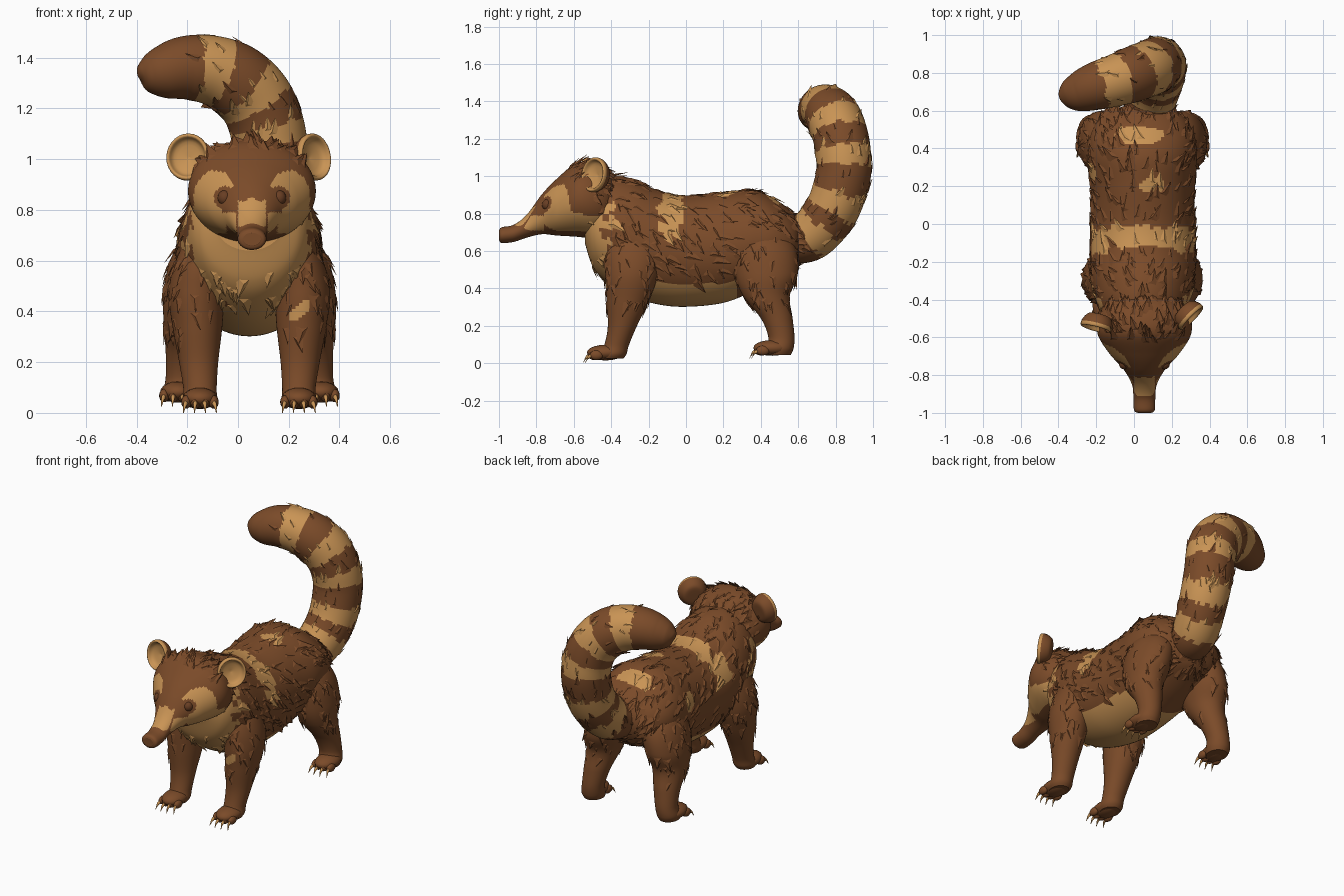
import bpy, bmesh, math, random
from mathutils import Vector, noise

random.seed(4)
MID = 0.045     # centreline of torso and legs
FACE = 0.055    # centreline of the head
if "Cube" in bpy.data.objects:
    bpy.data.objects.remove(bpy.data.objects["Cube"])


def material(name, rgb):
    m = bpy.data.materials.new(name)
    m.use_nodes = True
    m.diffuse_color = (*rgb, 1)
    m.node_tree.nodes["Principled BSDF"].inputs["Base Color"].default_value = (*rgb, 1)
    return m


MATS = [material("brown fur", (0.198, 0.07, 0.022)),
        material("tan fur", (0.585, 0.295, 0.09)),
        material("dark brown", (0.14, 0.048, 0.017))]
BROWN, TAN, DARK = range(3)
X, Y, Z = Vector((1, 0, 0)), Vector((0, 1, 0)), Vector((0, 0, 1))


def finish(name, bm):
    mesh = bpy.data.meshes.new(name)
    bm.to_mesh(mesh)
    bm.free()
    for m in MATS:
        mesh.materials.append(m)
    obj = bpy.data.objects.new(name, mesh)
    bpy.context.collection.objects.link(obj)
    return obj


def spline(keys, t):
    """Smooth curve through tuples of numbers."""
    i = min(int(t), len(keys) - 2)
    f = t - i
    a, b, c, d = (keys[max(0, min(k, len(keys) - 1))] for k in range(i - 1, i + 3))
    return [q + f * ((r - p) + f * ((2 * p - 5 * q + 4 * r - s) + f * (3 * (q - r) + s - p))) / 2
            for p, q, r, s in zip(a, b, c, d)]


def loft(name, keys, axis=None, sides=24, sub=6, colour=lambda t, p: BROWN):
    """Skin elliptical rings (x, y, z, radius_a, radius_b); rings face axis or follow the path."""
    bm = bmesh.new()
    steps = (len(keys) - 1) * sub
    rings = []
    for k in range(steps + 1):
        t = k / sub
        x, y, z, ra, rb = spline(keys, t)
        centre = Vector((x, y, z))
        if axis is None:
            ahead = Vector(spline(keys, min(t + 0.1, len(keys) - 1))[:3])
            behind = Vector(spline(keys, max(t - 0.1, 0))[:3])
            tangent = (ahead - behind).normalized()
            u = tangent.cross(Vector((1, 1, 0))).normalized()
            v = tangent.cross(u)
        else:
            u, v = X, (Z if axis == Y else Y)
        ra, rb = max(ra, 0.002), max(rb, 0.002)
        angles = [math.tau * j / sides for j in range(sides)]
        rings.append([bm.verts.new(centre + u * ra * math.cos(a) + v * rb * math.sin(a)) for a in angles])
    for k in range(steps):
        for j in range(sides):
            n = (j + 1) % sides
            f = bm.faces.new((rings[k][j], rings[k][n], rings[k + 1][n], rings[k + 1][j]))
            f.smooth = True
            f.material_index = colour((k + 0.5) / sub, f.calc_center_median())
    for ring, t in ((rings[0], 0), (rings[-1], len(keys) - 1)):
        bm.faces.new(ring).material_index = colour(t, ring[0].co)
    bmesh.ops.recalc_face_normals(bm, faces=bm.faces)
    return finish(name, bm)


def add_fur(obj, count, size, droop=0.0, keep=lambda p: True):
    """Scatter flat pointed locks that lie along the loft's direction."""
    mesh = obj.data
    polys = [p for p in mesh.polygons if len(p.vertices) == 4 and keep(p.center)]
    bm = bmesh.new()
    for p in random.choices(polys, [q.area for q in polys], k=count):
        low_a, low_b, high_a, high_b = (mesh.vertices[i].co for i in sorted(p.vertices))
        n = p.normal
        flow = (high_a + high_b - low_a - low_b).normalized() - Z * droop
        flow = (flow - n * flow.dot(n)).normalized()
        side = n.cross(flow)
        length = size * random.uniform(0.7, 1.3)
        w = length * 0.36
        c = p.center
        points = (c - side * w - n * 0.006, c + side * w - n * 0.006,
                  c + flow * length * 0.3 + n * length * 0.07,
                  c + flow * length + n * length * 0.06 + side * random.uniform(-w, w))
        a, b, ridge, tip = (bm.verts.new(q) for q in points)
        for face in ((a, b, ridge), (b, tip, ridge), (tip, a, ridge), (a, tip, b)):
            bm.faces.new(face).material_index = p.material_index
    bmesh.ops.recalc_face_normals(bm, faces=bm.faces)
    return finish(obj.name + "_fur", bm)


def rough(p):
    return noise.noise(p * 22) * 0.035


# Torso: tan bib and belly, a saddle band and a few pale patches
PATCHES = [((0.03, 0.47, 0.88), (0.13, 0.05, 0.1)), ((0.1, 0.2, 0.92), (0.07, 0.04, 0.1)),
           ((-0.22, 0.28, 0.71), (0.1, 0.05, 0.06)), ((-0.2, -0.33, 0.66), (0.1, 0.03, 0.03))]


def torso_colour(t, p):
    e = rough(p)
    dx = abs(p.x - MID)
    if p.y < -0.38 + e and 0.4 < p.z < 0.86 and dx < 0.235 - max(0, 0.58 - p.z) * 0.5 + e:
        return TAN
    if p.z < 0.435 + e and dx < 0.22 and p.y < 0.27:
        return TAN
    if abs(p.y + 0.065 + (0.9 - p.z) * 0.2 + e) < 0.06 and p.z > 0.7:
        return TAN
    for c, r in PATCHES:
        if sum(((p[i] - c[i]) / r[i]) ** 2 for i in range(3)) < 1 + e * 8:
            return TAN
    return BROWN


torso_keys = [(-.54, .74, .13, .1), (-.5, .72, .2, .2), (-.43, .72, .24, .28), (-.3, .675, .27, .315),
              (-.15, .62, .28, .305), (0, .6, .277, .298), (.2, .62, .275, .297), (.36, .655, .288, .27),
              (.48, .66, .272, .215), (.58, .65, .205, .145), (.63, .65, .08, .06)]
torso = loft("torso", [(MID, *k) for k in torso_keys], Y, 88, 12, torso_colour)
add_fur(torso, 420, 0.085, 0.8, lambda p: p.z > 0.44 and p.y > -0.42)
add_fur(torso, 30, 0.08, 2.0, lambda p: p.y < -0.36 and 0.42 < p.z < 0.58).name = "bib_fur"


# Head and snout: pale arches around the eyes, pale cheeks and muzzle
def head_colour(t, p):
    dx, e = abs(p.x - FACE), rough(p) * 0.5
    if p.y < -0.91 or (p.z < 0.705 and p.y > -0.8):
        return BROWN
    if p.y < -0.76:
        if dx < 0.055 and 0.735 < p.z < 0.845 + e:
            return TAN
        return TAN if dx > 0.062 and p.z < 0.79 and p.y > -0.87 else BROWN
    if p.y > -0.545 + e:
        return TAN if p.z < 0.79 and p.y < -0.44 else BROWN
    if math.hypot(dx - 0.105, p.z - 0.848) < 0.045 or (dx < 0.1 and p.z < 0.85):
        return BROWN
    arch = math.hypot((dx - 0.145) / 0.085, (p.z - 0.85) / 0.105) < 1 + e
    return TAN if arch or p.z < 0.81 + e else BROWN


head_keys = [(-1, .685, .035, .025), (-.985, .685, .055, .042), (-.92, .695, .058, .046),
             (-.85, .734, .066, .062), (-.77, .797, .11, .107), (-.69, .835, .182, .152),
             (-.59, .872, .245, .195), (-.5, .87, .245, .2), (-.42, .86, .2, .17), (-.36, .85, .1, .1)]
head = loft("head", [(FACE, *k) for k in head_keys], Y, 88, 14, head_colour)
add_fur(head, 75, 0.08, 0.2, lambda p: p.y > -0.64 and p.z > 0.95)
add_fur(head, 45, 0.07, 0.6, lambda p: p.y > -0.54 and p.z < 0.95).name = "cheek_fur"


def ball(name, centre, radii, colour):
    bm = bmesh.new()
    bmesh.ops.create_uvsphere(bm, u_segments=16, v_segments=10, radius=1)
    for v in bm.verts:
        v.co = Vector(centre) + Vector(a * b for a, b in zip(v.co, radii))
    for f in bm.faces:
        f.smooth, f.material_index = True, colour
    return finish(name, bm)


# Tail: upright curl to the side, ringed
BANDS = [(1.3, .27), (2.25, .27), (3.72, .34), (5.25, .4), (7.15, .52)]


def tail_colour(t, p):
    s = t + rough(p) * 4
    return TAN if any(abs(s - c) < w for c, w in BANDS) else BROWN


tail_path = [(.06, .52, .66, .12), (.09, .66, .68, .135), (.125, .78, .82, .143), (.13, .84, 1, .147),
             (.113, .84, 1.13, .148), (.068, .82, 1.235, .148), (-.01, .79, 1.31, .147),
             (-.1, .76, 1.35, .137), (-.2, .73, 1.36, .127), (-.29, .7, 1.345, .107),
             (-.35, .685, 1.335, .078), (-.38, .678, 1.33, .045), (-.393, .675, 1.325, .005)]
tail = loft("tail", [(*k, k[3]) for k in tail_path], None, 60, 12, tail_colour)
add_fur(tail, 130, 0.065, 0, lambda p: p.x > -0.15 and p.z > 0.6)

# Paired parts: ears, eyes, nostrils, legs, paws and claws
front_leg = [(.15, -.26, .78, .04, .06), (.185, -.28, .62, .097, .14), (.208, -.29, .48, .11, .142),
             (.205, -.31, .34, .098, .115), (.2, -.34, .2, .077, .078), (.195, -.37, .1, .066, .066),
             (.195, -.39, .05, .067, .072), (.195, -.4, .025, .055, .065)]
rear_leg = [(.15, .4, .78, .04, .06), (.182, .42, .63, .118, .16), (.217, .43, .48, .122, .168),
            (.235, .43, .36, .103, .125), (.25, .485, .24, .08, .085), (.262, .51, .14, .068, .07),
            (.27, .5, .08, .07, .075), (.27, .49, .045, .06, .07)]
ear_profile = [(.04, .02), (.035, .06), (0, .083), (-.03, .086), (-.036, .075), (-.01, .058), (.005, .004)]


def leg_colour(t, p):
    """Brown with one pale fleck on the left front leg."""
    along, across = p.x - 0.24 + p.z - 0.4, p.x - 0.24 - p.z + 0.4
    fleck = math.hypot(along / 0.075, across / 0.035) < 1
    return TAN if fleck and p.y < -0.34 else BROWN


for s, side, ear_x, ear_y, turn in ((1, "left", 0.283, -0.475, 0.8), (-1, "right", -0.192, -0.52, -0.25)):
    ear = loft(side + "_ear", [(0, y, 0, r, r * 1.08) for y, r in ear_profile], Y, 28, 4,
               lambda t, p: TAN if t > 2.4 else BROWN)
    ear.location = (ear_x, ear_y, 1.005)
    ear.rotation_euler = (-0.15, 0, turn)
    ball(side + "_eye", (FACE + s * 0.107, -0.74, 0.847), (0.028, 0.03, 0.031), DARK)
    ball(side + "_nostril", (FACE + s * 0.025, -0.99, 0.69), (0.012, 0.008, 0.01), DARK)
    for part, keys, paw_x, paw_y, base in (("front", front_leg, 0.195, -0.43, 0.015),
                                           ("rear", rear_leg, 0.282, 0.46, 0.04)):
        name = side + "_" + part
        leg = loft(name + "_leg", [(MID + s * k[0], *k[1:]) for k in keys], Z, 48, 12, leg_colour)
        add_fur(leg, 55, 0.075, 0, lambda p: p.z > 0.3 and (p.x - MID) * s > 0.14)
        px = MID + s * paw_x
        ball(name + "_paw", (px, paw_y, base + 0.042), (0.07, 0.1, 0.042), BROWN)
        for i in range(4):
            spread = (i - 1.5) * 0.036
            tx, ty = px + spread, paw_y - 0.065 + abs(spread) * 0.3
            ball(f"{name}_toe_{i + 1}", (tx, ty, base + 0.028), (0.02, 0.036, 0.026), BROWN)
            claw = [(tx, ty - 0.025, base + 0.025, 0.009, 0.011),
                    (tx + spread * 0.1, ty - 0.045, base + 0.016, 0.007, 0.009),
                    (tx + spread * 0.2, ty - 0.06, base - 0.013, 0.001, 0.001)]
            loft(f"{name}_claw_{i + 1}", claw, Y, 8, 3, lambda t, p: TAN)
